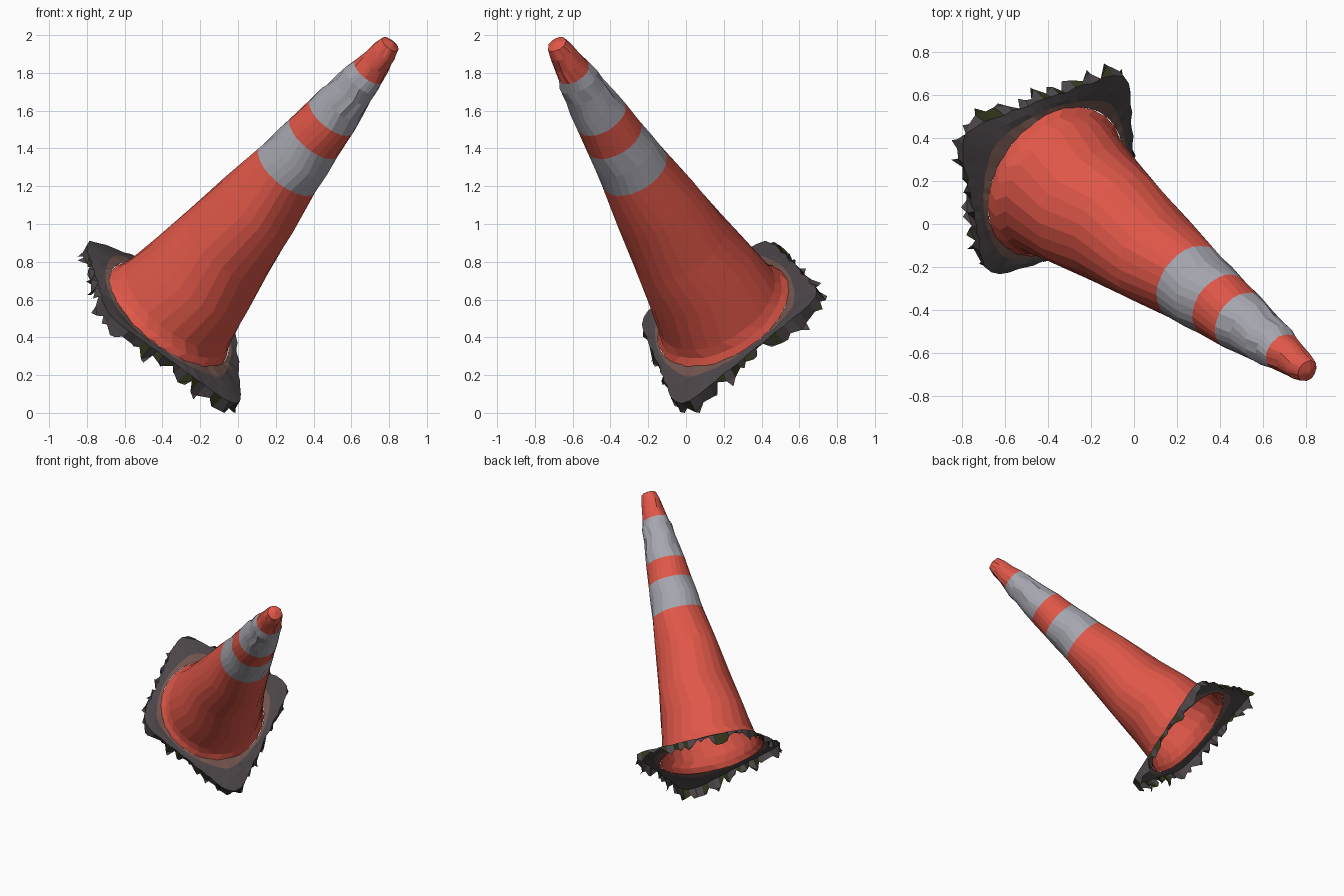
import bpy, math, random
from mathutils import Vector

if "Cube" in bpy.data.objects:
    bpy.data.objects.remove(bpy.data.objects["Cube"])

random.seed(4)

# Tilted frame of the cone: base centre, axis and two directions across it
base = Vector((-0.375, 0.205, 0.51))
axis = (Vector((0.815, -0.69, 1.96)) - base).normalized()
A, B = Vector((-0.04, 0.69, 0.62)), Vector((0.0, -0.03, 0.045))     # plate corners
C, D = Vector((-0.79, 0.42, 0.92)), Vector((-0.67, -0.24, 0.51))
mid = (A + B + C + D) / 4
U, V, W = (A + B - C - D) / 4, (A + C - B - D) / 4, (A - B - C + D) / 4
side = (U - axis * U.dot(axis)).normalized()
up = axis.cross(side)


def material(name, rgb):
    m = bpy.data.materials.new(name)
    m.diffuse_color = (*rgb, 1)
    m.use_nodes = True
    m.node_tree.nodes["Principled BSDF"].inputs["Base Color"].default_value = m.diffuse_color
    return m


red = material("orange_red", (0.74, 0.095, 0.065))
silver = material("silver_grey", (0.38, 0.38, 0.43))
rubber = material("dark_rubber", (0.072, 0.060, 0.066))
brown = material("dusty_brown", (0.17, 0.09, 0.075))
moss = material("dark_moss", (0.03, 0.036, 0.012))


def jit(a):
    return random.uniform(-a, a)


def circle_point(r, t, ang):
    return base + axis * t + (side * math.cos(ang) + up * math.sin(ang)) * r


def rows_to_object(name, rows, mats, pick, tip=None):
    """Skin closed rows of points; pick(row, column) gives the material slot."""
    n = len(rows[0])
    verts = [p for row in rows for p in row]
    faces, slots = [], []
    for i in range(len(rows) - 1):
        for j in range(n):
            k = (j + 1) % n
            faces.append((i * n + j, i * n + k, (i + 1) * n + k, (i + 1) * n + j))
            slots.append(pick(i, j))
    if tip is not None:
        last = len(verts) - n
        verts.append(tip)
        for j in range(n):
            faces.append((last + j, last + (j + 1) % n, len(verts) - 1))
            slots.append(pick(len(rows) - 1, j))
    me = bpy.data.meshes.new(name)
    me.from_pydata(verts, [], faces)
    for m in mats:
        me.materials.append(m)
    for p, s in zip(me.polygons, slots):
        p.material_index = s
    ob = bpy.data.objects.new(name, me)
    bpy.context.collection.objects.link(ob)
    return ob


# Cone body: (distance along axis, radius, roughness, colour of the band above)
profile = [(0.015, 0.385, .004, 0), (0.05, 0.362, .006, 0), (0.10, 0.345, .004, 0),
           (0.32, 0.309, .003, 0), (0.55, 0.272, .003, 0), (0.85, 0.23, .003, 0),
           (1.11, 0.190, .002, 1), (1.24, 0.176, .003, 1), (1.36, 0.161, .002, 0),
           (1.52, 0.145, .002, 1), (1.62, 0.131, .005, 1), (1.72, 0.112, .007, 1),
           (1.80, 0.106, .006, 1), (1.86, 0.092, .003, 0), (1.93, 0.078, .005, 0),
           (2.01, 0.066, .005, 0), (2.065, 0.052, .004, 0)]
N = 26
rows = [[circle_point(r + jit(e), t, 2 * math.pi * (j + 0.5 * (i % 2)) / N) for j in range(N)]
        for i, (t, r, e, c) in enumerate(profile)]
rows_to_object("cone_body", rows, [red, silver], lambda i, j: profile[i][3],
               tip=circle_point(0, 2.085, 0))


# Base plate: rounded square outside, round hole inside, ragged turned-down rim
M = 72


def outer_point(ang, scale):
    c, s = math.cos(ang), math.sin(ang)
    k = scale / (abs(c) ** 9 + abs(s) ** 9) ** (1 / 9)
    return mid + U * c * k + V * s * k + W * c * s * k * k


rim, edge, rest = [], [], {0.62: [], 0.32: [], 0.0: []}
for j in range(M):
    ang = 2 * math.pi * j / M
    drop = random.choice((0.02, 0.045, 0.06, 0.085))
    rim.append(outer_point(ang, 1.07 + jit(0.05)) - axis * drop)
    edge.append(outer_point(ang, 1.06 + jit(0.02)) - axis * 0.005)
    inner = circle_point(0.383, 0.018, ang)
    for f in rest:
        rest[f].append(inner.lerp(outer_point(ang, 1.04), f) + axis * jit(0.004))
for p in rim + edge:
    p.z = max(p.z, 0.004)
patches = [random.random() < 0.2 for _ in range(M)]


def plate_colour(i, j):
    if i == 0 and patches[j]:
        return 2
    return 1 if i == 3 else 0


rows_to_object("base_plate", [rim, edge, *rest.values()], [rubber, brown, moss], plate_colour)

# Loose torn flakes hanging off the rim
verts, faces = [], []
for j in range(0, M, 2):
    a, b = rim[j], rim[(j + 1) % M]
    out = ((a + b) / 2 - mid).normalized()
    end = (a + b) / 2 + out * random.uniform(0.0, 0.035) - axis * random.uniform(0.0, 0.03)
    end.z = max(end.z, 0.0)
    faces.append((len(verts), len(verts) + 2, len(verts) + 1))
    verts += [a, b, end]
me = bpy.data.meshes.new("torn_flakes")
me.from_pydata(verts, [], faces)
me.materials.append(rubber)
me.materials.append(moss)
for i, p in enumerate(me.polygons):
    p.material_index = 1 if i % 4 == 0 else 0
bpy.context.collection.objects.link(bpy.data.objects.new("torn_flakes", me))
